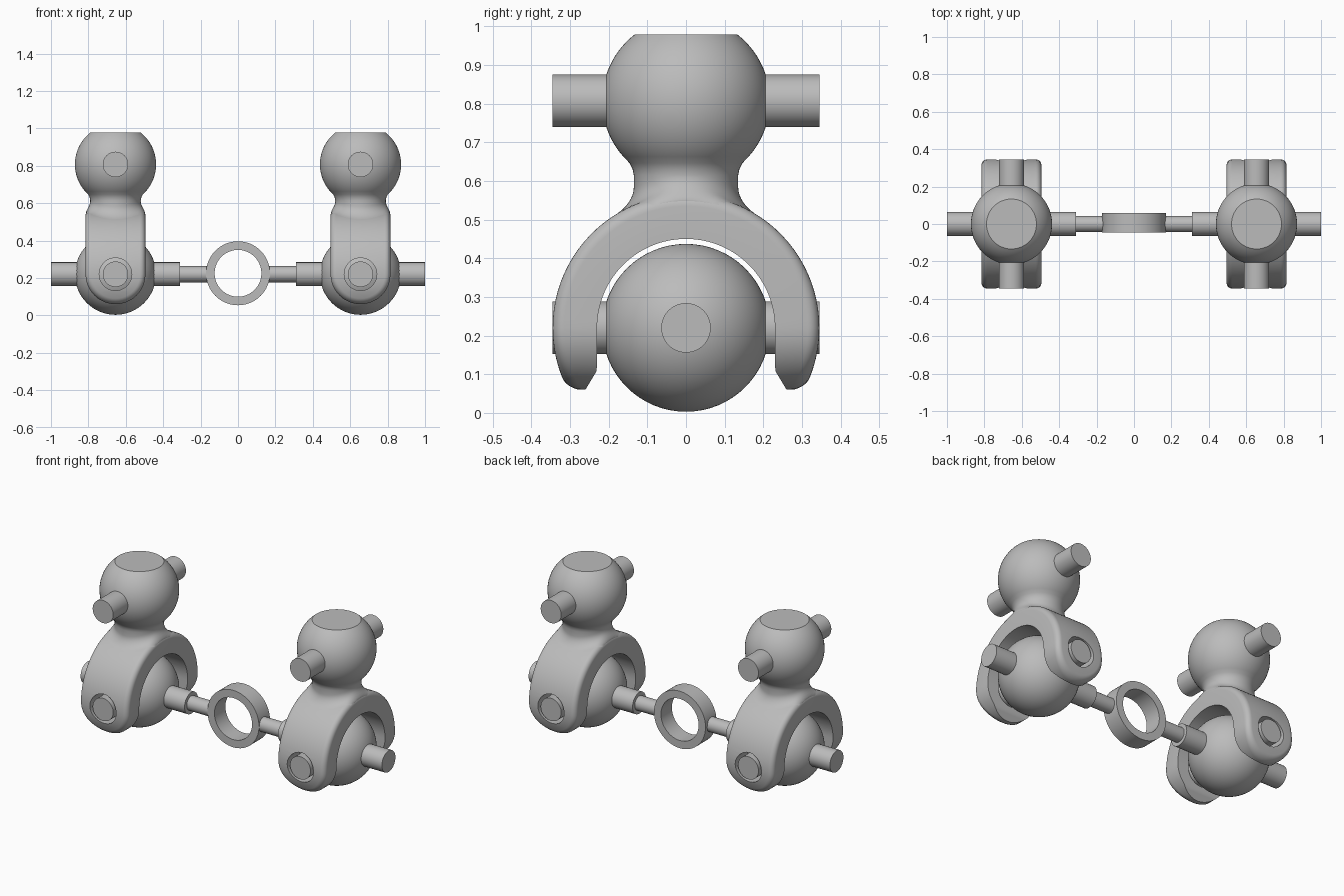
import bpy, bmesh
from math import sin, cos, pi, radians, sqrt
from mathutils import Matrix, Vector

if "Cube" in bpy.data.objects:
    bpy.data.objects.remove(bpy.data.objects["Cube"])

GREY = (0.5, 0.5, 0.5, 1)
metal = bpy.data.materials.new("plain_grey")
metal.use_nodes = True
metal.diffuse_color = GREY
metal.node_tree.nodes["Principled BSDF"].inputs["Base Color"].default_value = GREY

UNIT_X = 0.655      # joint position either side of centre
LOW, HIGH = 0.22, 0.807   # ball heights
BALL = 0.217
HALF, OUT, INN, FILLET = 0.16, 0.345, 0.23, 0.03   # fork sizes
NECK = 0.135


def finish(name, bm, angle=30):
    bmesh.ops.remove_doubles(bm, verts=bm.verts, dist=1e-5)
    bmesh.ops.recalc_face_normals(bm, faces=bm.faces)
    mesh = bpy.data.meshes.new(name)
    bm.to_mesh(mesh)
    bm.free()
    mesh.shade_smooth()
    mesh.set_sharp_from_angle(angle=radians(angle))
    mesh.materials.append(metal)
    ob = bpy.data.objects.new(name, mesh)
    bpy.context.collection.objects.link(ob)
    return ob


def bridge(bm, rings, closed=False):
    """Skin a list of equal-length point loops with quads."""
    rows = [[bm.verts.new(p) for p in ring] for ring in rings]
    pairs = list(zip(rows, rows[1:]))
    if closed:
        pairs.append((rows[-1], rows[0]))
    for a, b in pairs:
        for i in range(len(a)):
            j = (i + 1) % len(a)
            bm.faces.new((a[i], a[j], b[j], b[i]))
    return rows


def circle(r, z, n=64):
    return [(r * cos(2 * pi * i / n), r * sin(2 * pi * i / n), z) for i in range(n)]


def pin(name, start, end, r):
    a, b = Vector(start), Vector(end)
    bm = bmesh.new()
    rot = (b - a).to_track_quat('Z', 'Y').to_matrix().to_4x4()
    bmesh.ops.create_cone(bm, cap_ends=True, segments=48, radius1=r, radius2=r,
                          depth=(b - a).length, matrix=Matrix.Translation((a + b) / 2) @ rot)
    return finish(name, bm)


def fork_section(side, angle=None, drop=None):
    """One loop across the fork band, on the arch or on a rounded leg end."""
    layers = [(INN, 0.0)]
    for k in range(7):
        t = k * pi / 12
        layers.append((OUT - FILLET + FILLET * sin(t), FILLET * (1 - cos(t))))
    right = []
    for r, d in layers:
        w = HALF - d
        if drop is None:
            y, z = r * cos(angle), LOW + r * sin(angle)
        else:
            z = LOW - w * sin(drop)
            if r == INN:
                y = side * (INN + max(0, 0.6 * (0.11 - z)))
            else:
                y = side * sqrt(r * r - (z - LOW) ** 2)
            w *= cos(drop)
        right.append((w, y, z))
    return right + [(-x, y, z) for x, y, z in reversed(right)]


def make_fork(name, cx):
    ends = [radians(7.5 * i) for i in range(12, 0, -1)]
    loops = [fork_section(1, drop=p) for p in ends]
    loops += [fork_section(1, angle=radians(4 * i)) for i in range(46)]
    loops += [fork_section(-1, drop=p) for p in reversed(ends)]
    bm = bmesh.new()
    bridge(bm, loops)
    bmesh.ops.translate(bm, verts=bm.verts, vec=(cx, 0, 0))
    bmesh.ops.dissolve_degenerate(bm, edges=bm.edges, dist=1e-5)
    fork = finish(name, bm)
    # clearance hole through both legs
    cutter = pin("hole_cutter", (cx, -0.5, LOW), (cx, 0.5, LOW), 0.087)
    cutter.hide_render = True
    mod = fork.modifiers.new("pin_hole", 'BOOLEAN')
    mod.operation, mod.solver, mod.object = 'DIFFERENCE', 'EXACT', cutter
    graph = bpy.context.evaluated_depsgraph_get()
    mesh = bpy.data.meshes.new_from_object(fork.evaluated_get(graph))
    fork.modifiers.clear()
    fork.data = mesh
    bpy.data.objects.remove(cutter)
    mesh.shade_smooth()
    mesh.set_sharp_from_angle(angle=radians(30))


def make_upper_ball(name, cx):
    rings = []
    # flare blending the neck onto the curved fork top
    flare = 0.045
    for k in range(8, -1, -1):
        t = k * pi / 16
        ring = []
        for x, y, _ in circle(NECK + flare * (1 - cos(t)), 0):
            x = max(-0.157, min(0.157, x))
            over = max(0, abs(x) - (HALF - FILLET))
            sag = FILLET - sqrt(FILLET ** 2 - over ** 2)
            ring.append((x, y, LOW + sqrt(OUT ** 2 - y * y) - sag + flare * (1 - sin(t))))
        rings.append(ring)
    # neck, then the truncated sphere
    for r, z in ((NECK, 0.615), (0.138, 0.63), (0.146, 0.646)):
        rings.append(circle(r, z))
    for i in range(25):
        a = radians(-41.7 + i * (41.7 + 52) / 24)
        rings.append(circle(BALL * cos(a), HIGH + BALL * sin(a)))
    bm = bmesh.new()
    rows = bridge(bm, rings)
    bm.faces.new(rows[-1])
    bmesh.ops.translate(bm, verts=bm.verts, vec=(cx, 0, 0))
    finish(name, bm)


for side, s in (("left", 1), ("right", -1)):
    cx = s * UNIT_X
    # lower ball
    bm = bmesh.new()
    bmesh.ops.create_uvsphere(bm, u_segments=64, v_segments=32, radius=BALL,
                              matrix=Matrix.Translation((cx, 0, LOW)))
    finish(side + "_lower_ball", bm)
    make_fork(side + "_fork", cx)
    make_upper_ball(side + "_upper_ball", cx)
    # crossing pins
    pin(side + "_fork_pin", (cx, -OUT, LOW), (cx, OUT, LOW), 0.068)
    pin(side + "_upper_pin", (cx, -OUT, HIGH), (cx, OUT, HIGH), 0.068)
    pin(side + "_axle", (s * 0.31, 0, LOW), (s, 0, LOW), 0.064)
    pin(side + "_link_rod", (s * 0.15, 0, LOW), (s * 0.32, 0, LOW), 0.043)

# central ring
bm = bmesh.new()
bridge(bm, [circle(0.171, -0.052), circle(0.171, 0.052),
            circle(0.125, 0.052), circle(0.125, -0.052)], closed=True)
bmesh.ops.transform(bm, verts=bm.verts, matrix=Matrix.Translation((0, 0.007, 0.225))
                    @ Matrix.Rotation(pi / 2, 4, 'X'))
finish("centre_ring", bm)
